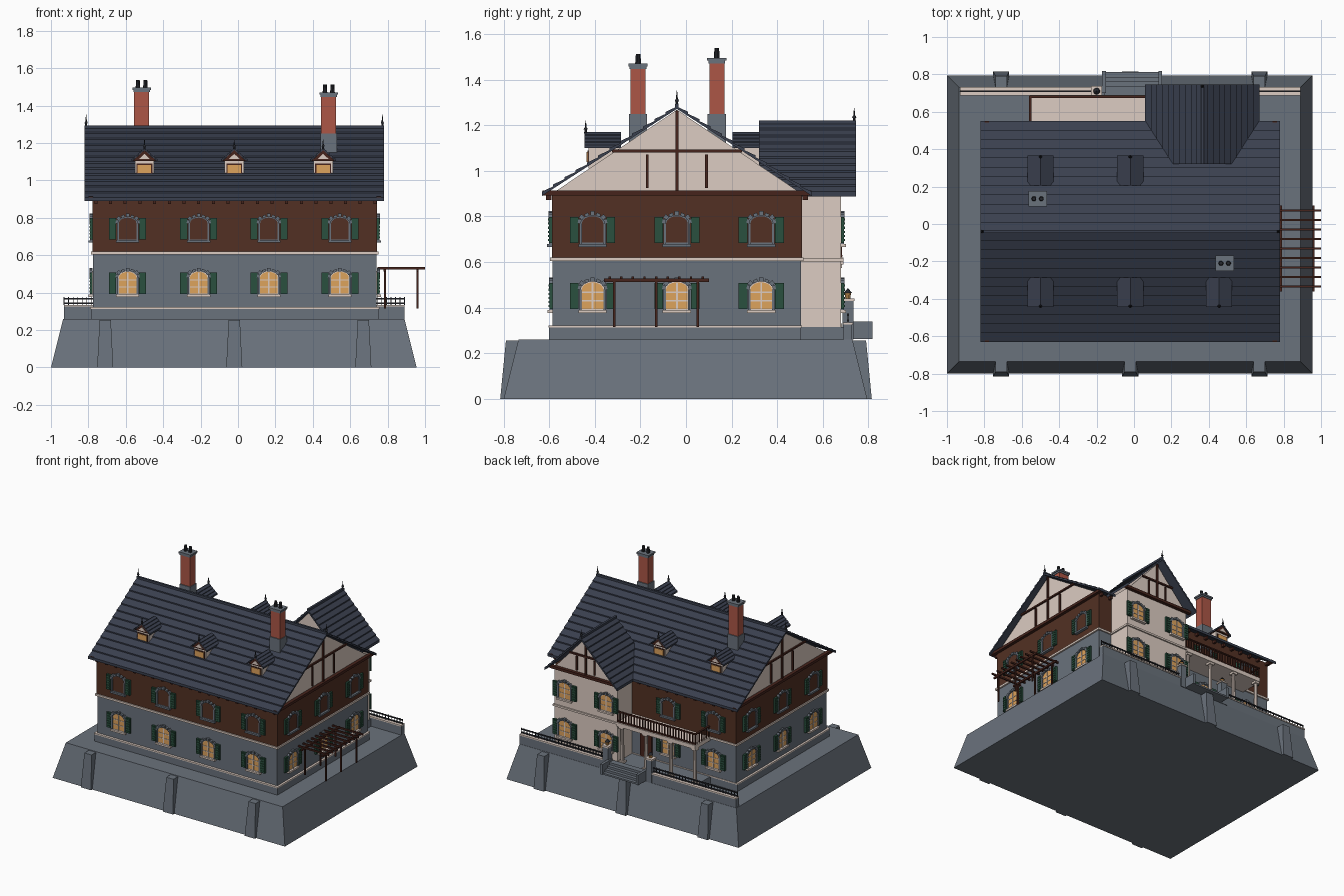
import bpy, bmesh, math
from mathutils import Matrix, Vector

cube = bpy.data.objects.get("Cube")
if cube:
    bpy.data.objects.remove(cube, do_unlink=True)


def make_material(name, rgb):
    lin = [((c / 255 + 0.055) / 1.055) ** 2.4 for c in rgb] + [1]
    m = bpy.data.materials.new(name)
    m.use_nodes = True
    m.diffuse_color = lin
    m.node_tree.nodes["Principled BSDF"].inputs["Base Color"].default_value = lin
    return m


MATS = {name: make_material(name, rgb) for name, rgb in {
    "stone": (106, 114, 124), "slate": (58, 64, 79), "wall_boards": (82, 48, 35),
    "dark_beam": (70, 36, 28), "plaster": (220, 204, 194), "shutter_green": (42, 80, 62),
    "lit_glass": (222, 163, 92), "brick": (172, 86, 70), "iron": (38, 40, 46)}.items()}
parts = {}
I = Matrix.Identity(4)


def mesh_for(name, mat):
    return parts.setdefault((name, mat), bmesh.new())


def place(x, y, turn=0, z=0):
    return Matrix.Translation((x, y, z)) @ Matrix.Rotation(math.radians(turn), 4, "Z")


def prism(name, mat, pts, y0, y1, M=I):
    """Extrude an (x, z) outline from y0 to y1."""
    bm = mesh_for(name, mat)
    a = [bm.verts.new(M @ Vector((x, y0, z))) for x, z in pts]
    b = [bm.verts.new(M @ Vector((x, y1, z))) for x, z in pts]
    bm.faces.new(a)
    bm.faces.new(b[::-1])
    for i in range(len(a)):
        j = (i + 1) % len(a)
        bm.faces.new((a[j], a[i], b[i], b[j]))


def taper(name, mat, low, z0, high, z1, M=I):
    """Solid between two (x0, x1, y0, y1) rectangles."""
    bm = mesh_for(name, mat)
    rings = [[bm.verts.new(M @ Vector(p)) for p in
              ((r[0], r[2], z), (r[1], r[2], z), (r[1], r[3], z), (r[0], r[3], z))]
             for r, z in ((low, z0), (high, z1))]
    bm.faces.new(rings[0][::-1])
    bm.faces.new(rings[1])
    for i in range(4):
        j = (i + 1) % 4
        bm.faces.new((rings[0][i], rings[0][j], rings[1][j], rings[1][i]))


def box(name, mat, x0, x1, y0, y1, z0, z1, M=I):
    taper(name, mat, (x0, x1, y0, y1), z0, (x0, x1, y0, y1), z1, M)


def cone(name, mat, x, y, z0, z1, r0, r1, M=I):
    bmesh.ops.create_cone(mesh_for(name, mat), cap_ends=True, segments=10, radius1=r0, radius2=r1,
                          depth=z1 - z0, matrix=M @ Matrix.Translation((x, y, (z0 + z1) / 2)))


def bar(name, mat, p, q, w, y0, y1, M=I):
    """Straight timber between two (x, z) points."""
    p, q = Vector(p), Vector(q)
    n = (q - p).normalized() * w / 2
    n = Vector((-n.y, n.x))
    prism(name, mat, [p + n, p - n, q - n, q + n], y0, y1, M)


def roof(name, half, z0, z1, y0, y1, rows, thick, lip, M):
    """Gable roof whose slopes step in overlapping tile rows."""
    side = []
    for i in range(rows):
        for t, up in ((i / rows, lip), ((i + 1) / rows, 0)):
            side.append((-half * (1 - t), z0 + (z1 - z0) * t + up))
    outer = side + [(-x, z) for x, z in side[-2::-1]]
    prism(name, "slate", outer + [(half, z0 - thick), (0, z1 - thick), (-half, z0 - thick)], y0, y1, M)


def finial(x, y, z, h, M=I):
    cone("roof_finial", "iron", x, y, z, z + h, 0.007, 0.001, M)
    cone("roof_finial", "iron", x, y, z + h * 0.3, z + h * 0.45, 0.009, 0.006, M)


def arch(hw, z0, spring, rise, n=8):
    top = [(hw * math.cos(math.pi * i / n), spring + rise * math.sin(math.pi * i / n)) for i in range(n + 1)]
    return [(-hw, z0), (hw, z0)] + top


def window(M, z, lit):
    """Arched window with voussoirs, sill and shutters, facing local -y."""
    s = z + 0.09
    prism("window_frame", "plaster" if lit else "stone", arch(0.053, z, s, 0.036), -0.006, 0.01, M)
    prism("window_pane", "lit_glass" if lit else "wall_boards", arch(0.047, z + 0.005, s, 0.031), -0.008, 0.01, M)
    if lit:
        box("window_bars", "plaster", -0.004, 0.004, -0.012, 0, z, s + 0.028, M)
        for h in (0.038, 0.075):
            box("window_bars", "plaster", -0.047, 0.047, -0.011, 0, z + h, z + h + 0.005, M)
    for i in range(7):
        a = math.pi * (i + 0.5) / 7
        d = Vector((math.cos(a), math.sin(a)))
        base = Vector((0.051 * d.x, s + 0.034 * d.y))
        bar("window_arch", "stone", base, base + d * (0.019 if i % 2 else 0.014), 0.019, -0.016, 0, M)
    for side in (-1, 1):
        x = side * 0.053
        box("window_jamb", "stone", x - 0.005, x + 0.005, -0.014, 0, z, s, M)
        x = side * 0.08
        box("shutter", "shutter_green", x - 0.019, x + 0.019, -0.014, 0, z + 0.004, z + 0.118, M)
        for k in range(6):
            h = z + 0.012 + k * 0.018
            box("shutter", "shutter_green", x - 0.014, x + 0.014, -0.018, -0.01, h, h + 0.009, M)
    box("window_sill", "plaster" if lit else "stone", -0.062, 0.062, -0.022, 0, z - 0.013, z, M)


def gable_timbers(M, half, z0, z1, posts):
    zc = z0 + (z1 - z0) * 0.5
    reach = half * 0.5
    box("gable_timber", "dark_beam", -0.007, 0.007, -0.012, 0, z0, z1 - 0.005, M)
    box("gable_timber", "dark_beam", -reach, reach, -0.012, 0, zc - 0.006, zc + 0.006, M)
    for x in (-posts, posts):
        box("gable_timber", "dark_beam", x - 0.006, x + 0.006, -0.01, 0, z0 + 0.02, zc - 0.015, M)
    box("gable_tie_beam", "dark_beam", -half - 0.02, half + 0.02, -0.025, 0, z0 - 0.012, z0 + 0.008, M)


def railing(name, mat, x0, x1, y, z0, z1, n, w):
    for z in (z0 + 0.008, z1 - 0.004):
        box(name, mat, x0, x1, y - w, y + w, z - 0.004, z + 0.004)
    for i in range(n + 1):
        x = x0 + (x1 - x0) * i / n
        box(name, mat, x - w / 2, x + w / 2, y - w / 2, y + w / 2, z0, z1 + 0.004)


# Battered stone platform and buttresses
taper("platform", "stone", (-1, 0.955, -0.8, 0.795), 0, (-0.935, 0.89, -0.735, 0.73), 0.26)
for turn, xs in ((0, (-0.71, -0.02, 0.67)), (180, (-0.67, 0.02, 0.71))):
    for x in xs:
        M = place(0, 0, turn)
        taper("buttress", "stone", (x - 0.043, x + 0.043, -0.815, -0.7), 0, (x - 0.03, x + 0.03, -0.79, -0.7), 0.255, M)

# Main house walls
X0, X1, Y0, Y1, RY = -0.775, 0.74, -0.585, 0.505, -0.04
box("plinth", "stone", X0 - 0.012, X1 + 0.012, Y0 - 0.015, Y1, 0.26, 0.315)
box("plinth_trim", "plaster", X0 - 0.016, X1 + 0.016, Y0 - 0.019, Y1 + 0.004, 0.313, 0.322)
box("ground_floor", "stone", X0, X1, Y0, Y1, 0.32, 0.61)
box("floor_band", "plaster", X0 - 0.012, X1 + 0.012, Y0 - 0.012, Y1 + 0.01, 0.605, 0.62)
box("upper_floor", "wall_boards", X0 - 0.003, X1 + 0.003, Y0 - 0.003, Y1 + 0.003, 0.62, 0.9)

# Main roof, gables and eaves
R = place(0, RY, 90)
prism("gable_wall", "plaster", [(-0.548, 0.9), (0.548, 0.9), (0, 1.268)], -X1, -X0, R)
roof("main_roof", 0.592, 0.9, 1.282, -0.78, 0.82, 12, 0.01, 0.009, R)
box("ridge_cap", "slate", -0.82, 0.78, RY - 0.008, RY + 0.008, 1.278, 1.294)
for x, turn in ((X1, 90), (X0, -90)):
    gable_timbers(place(x, RY, turn), 0.57, 0.905, 1.27, 0.13)
for x in (-0.812, 0.772):
    finial(x, RY, 1.285, 0.068)
for y0 in (Y0 - 0.03, Y1 + 0.006):
    for i in range(20):
        x = -0.76 + i * 0.0785
        box("rafter_tail", "dark_beam", x - 0.008, x + 0.008, y0, y0 + 0.024, 0.873, 0.895)

# Rear wing
WX = 0.365
B = place(WX, 0.68, 180)
box("wing_plinth", "stone", 0.095, 0.635, 0.48, 0.69, 0.26, 0.315)
box("wing_walls", "plaster", 0.1, 0.63, 0.48, 0.68, 0.315, 0.905)
box("wing_band", "plaster", 0.09, 0.64, 0.48, 0.69, 0.603, 0.617)
prism("wing_gable", "plaster", [(-0.265, 0.9), (0.265, 0.9), (0, 1.19)], 0.335, 0.68, place(WX, 0))
roof("wing_roof", 0.305, 0.9, 1.21, 0.32, 0.745, 10, 0.012, 0.009, place(WX, 0))
box("wing_ridge_cap", "slate", WX - 0.008, WX + 0.008, 0.32, 0.745, 1.206, 1.222)
gable_timbers(B, 0.27, 0.905, 1.19, 0.075)
finial(WX, 0.738, 1.215, 0.06)

# Windows on every side
for x in (-0.59, -0.21, 0.165, 0.545):
    for z, lit in ((0.39, True), (0.68, False)):
        window(place(x, Y0 - (0 if lit else 0.003)), z, lit)
        if x < 0:
            window(place(x, Y1 + (0 if lit else 0.003), 180), z, lit)
for y in (-0.41, RY, 0.33):
    for z, lit in ((0.39, True), (0.68, False)):
        window(place(X1 + 0.002, y, 90), z, lit)
        window(place(X0 - 0.002, y, -90), z, lit)
for x in (-0.175, 0.175):
    for z in (0.39, 0.68):
        window(B @ place(x, 0), z, True)
prism("entrance_door", "dark_beam", arch(0.05, 0.32, 0.5, 0.035), 0.5, 0.513, place(-0.02, 0))

# Dormers
for x, turn in ((-0.5, 0), (-0.02, 0), (0.455, 0), (-0.5, 180), (-0.02, 180)):
    M = place(x, RY, turn)
    box("dormer_walls", "plaster", -0.052, 0.052, -0.388, -0.25, 1.01, 1.115, M)
    box("dormer_frame", "dark_beam", -0.042, 0.042, -0.392, -0.38, 1.035, 1.09, M)
    box("dormer_pane", "lit_glass", -0.036, 0.036, -0.396, -0.38, 1.04, 1.083, M)
    prism("dormer_gable", "dark_beam", [(-0.062, 1.105), (0.062, 1.105), (0, 1.162)], -0.398, -0.25, M)
    prism("dormer_gable_infill", "plaster", [(-0.03, 1.114), (0.03, 1.114), (0, 1.142)], -0.401, -0.39, M)
    roof("dormer_roof", 0.07, 1.108, 1.17, -0.405, -0.245, 4, 0.008, 0.005, M)
    finial(0, -0.4, 1.165, 0.055, M)

# Chimneys with pots
for x, y, top in ((0.485, -0.21, 1.455), (-0.515, 0.135, 1.48)):
    M = place(x, y)
    box("chimney_base", "stone", -0.045, 0.045, -0.04, 0.04, 1.0, 1.25, M)
    box("chimney_shaft", "brick", -0.04, 0.04, -0.033, 0.033, 1.25, top, M)
    box("chimney_cap", "stone", -0.044, 0.044, -0.037, 0.037, top - 0.008, top + 0.004, M)
    box("chimney_cap", "stone", -0.05, 0.05, -0.042, 0.042, top + 0.004, top + 0.016, M)
    for u in (-0.02, 0.02):
        cone("chimney_pot", "iron", u, 0, top + 0.016, top + 0.058, 0.013, 0.01, M)

# Pergola
for x in (0.785, 0.96):
    box("pergola_beam", "dark_beam", x - 0.006, x + 0.006, -0.36, 0.1, 0.513, 0.527)
    for y in (-0.315, -0.13, 0.052):
        box("pergola_post", "dark_beam", x - 0.005, x + 0.005, y - 0.005, y + 0.005, 0.315, 0.515)
for i in range(9):
    y = -0.335 + i * 0.051
    box("pergola_slat", "dark_beam", 0.745, 1.0, y - 0.005, y + 0.005, 0.525, 0.537)

# Rear porch with balcony
box("porch_floor", "stone", -0.56, 0.1, 0.5, 0.69, 0.26, 0.315)
box("balcony_slab", "plaster", -0.56, 0.1, 0.5, 0.69, 0.59, 0.62)
for x in (-0.54, -0.34, -0.13, 0.07):
    cone("porch_column", "plaster", x, 0.665, 0.315, 0.59, 0.015, 0.012)
    for z in (0.315, 0.575):
        box("porch_column", "plaster", x - 0.02, x + 0.02, 0.645, 0.685, z, z + 0.015)
railing("balcony_railing", "dark_beam", -0.555, 0.1, 0.68, 0.62, 0.705, 28, 0.007)
for i in range(6):
    y = 0.52 + i * 0.028
    box("balcony_railing", "dark_beam", -0.558, -0.551, y - 0.003, y + 0.003, 0.62, 0.7)
box("balcony_railing", "dark_beam", -0.562, -0.548, 0.5, 0.687, 0.697, 0.705)

# Terrace parapet, gate posts and steps
for x0, x1 in ((-0.93, -0.2), (0.165, 0.89)):
    box("parapet", "stone", x0, x1, 0.692, 0.728, 0.26, 0.326)
    box("parapet_cap", "plaster", x0, x1, 0.688, 0.732, 0.326, 0.335)
    railing("terrace_railing", "iron", x0, x1, 0.71, 0.335, 0.372, 30, 0.004)
for x in (-0.2, 0.165):
    M = place(x, 0.71)
    box("gate_post", "stone", -0.024, 0.024, -0.024, 0.024, 0.26, 0.43, M)
    box("gate_post_cap", "plaster", -0.029, 0.029, -0.029, 0.029, 0.43, 0.441, M)
    cone("gate_lamp", "lit_glass", 0, 0, 0.441, 0.465, 0.011, 0.014, M)
    cone("gate_lamp_hood", "iron", 0, 0, 0.465, 0.484, 0.018, 0.002, M)
for i in range(4):
    box("step", "stone", -0.16, 0.13, 0.69, 0.735 + i * 0.026, 0.262, 0.325 - i * 0.017)
for x in (-0.17, 0.13):
    box("step_cheek", "stone", x, x + 0.02, 0.7, 0.818, 0.262, 0.34)

# Turn every collected part into an object
for (name, mat), bm in parts.items():
    bmesh.ops.recalc_face_normals(bm, faces=bm.faces)
    mesh = bpy.data.meshes.new(name)
    bm.to_mesh(mesh)
    bm.free()
    mesh.materials.append(MATS[mat])
    bpy.context.collection.objects.link(bpy.data.objects.new(name, mesh))
